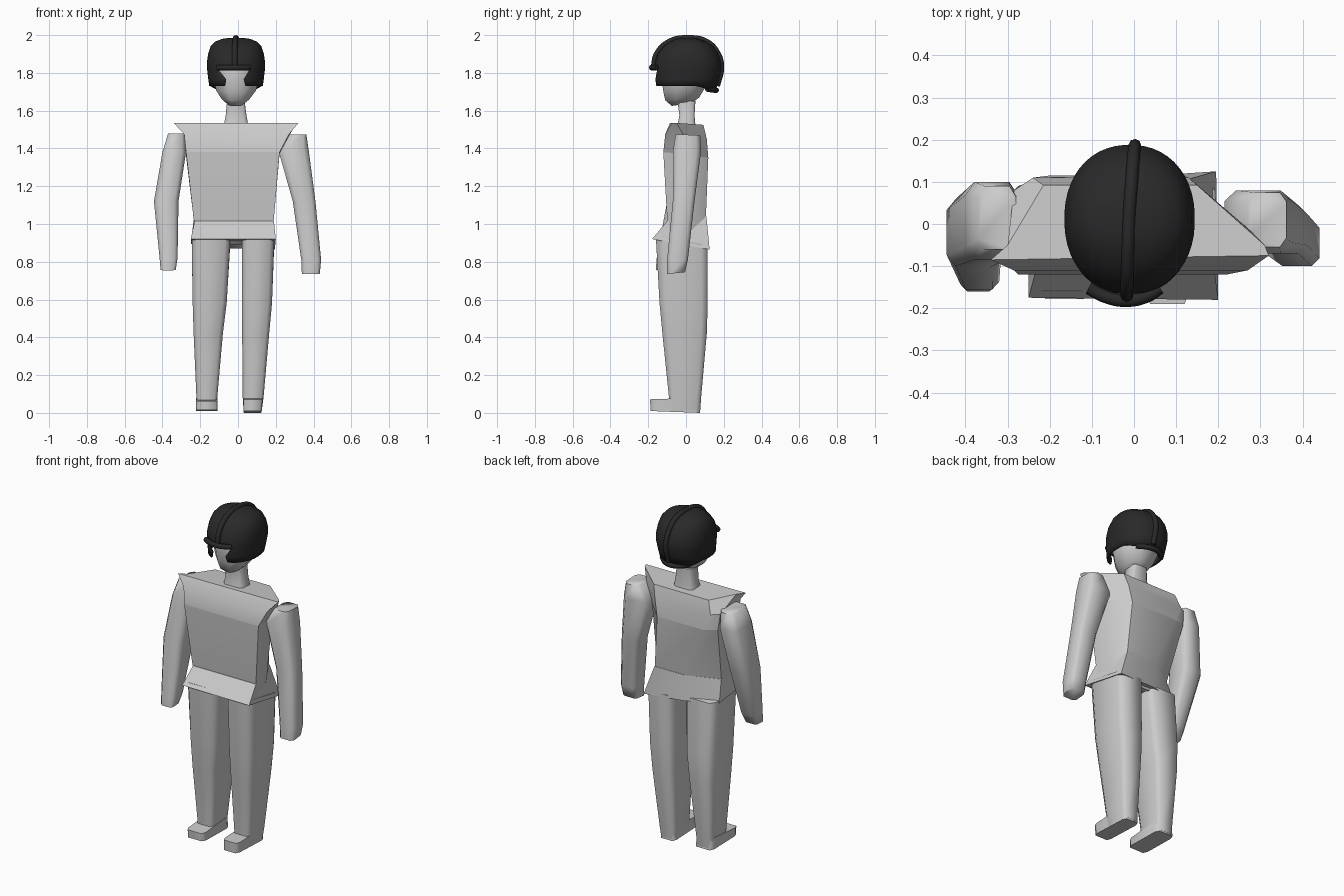
import bpy, bmesh, math


def material(name, c):
    m = bpy.data.materials.new(name)
    m.diffuse_color = (c, c, c, 1)
    return m


GREY = material("light_grey", 0.6)
BLACK = material("charcoal", 0.022)


def finish(name, bm, mat, angle):
    bmesh.ops.recalc_face_normals(bm, faces=bm.faces)
    me = bpy.data.meshes.new(name)
    bm.to_mesh(me)
    bm.free()
    ob = bpy.data.objects.new(name, me)
    bpy.context.collection.objects.link(ob)
    me.materials.append(mat)
    bpy.ops.object.select_all(action='DESELECT')
    ob.select_set(True)
    bpy.context.view_layer.objects.active = ob
    bpy.ops.object.shade_smooth_by_angle(angle=math.radians(angle))
    return ob


def skin(bm, rings, caps=(True, True)):
    rows = [[bm.verts.new(p) for p in r] for r in rings]
    n = len(rows[0])
    for a, b in zip(rows, rows[1:]):
        for i in range(n):
            j = (i + 1) % n
            bm.faces.new((a[i], a[j], b[j], b[i]))
    if caps[0]:
        bm.faces.new(rows[0][::-1])
    if caps[1]:
        bm.faces.new(rows[-1])


def section(x0, x1, y0, y1, zf, zb, c):
    """Rectangle with chamfered corners; front and back heights may differ."""
    cx, cy = c * (x1 - x0), c * (y1 - y0)
    pts = [(x0 + cx, y0), (x1 - cx, y0), (x1, y0 + cy), (x1, y1 - cy),
           (x1 - cx, y1), (x0 + cx, y1), (x0, y1 - cy), (x0, y0 + cy)]
    if c == 0:
        pts = [pts[0], pts[1], pts[4], pts[5]]
    return [(x, y, zf + (zb - zf) * (y - y0) / (y1 - y0)) for x, y in pts]


def loft(name, rows, c=0.13, mat=GREY, angle=75):
    bm = bmesh.new()
    skin(bm, [section(*r, c) for r in rows])
    return finish(name, bm, mat, angle)


def rings_part(name, rings, angle=40):
    bm = bmesh.new()
    skin(bm, rings)
    return finish(name, bm, GREY, angle)


# Torso: tapers to a waist that is cut away at the back corners
CHEST = [(-.275, -.12, 1.38), (.22, -.12, 1.38), (.22, .01, 1.37),
         (.11, .118, 1.35), (-.2, .115, 1.35), (-.275, .09, 1.36)]
rings_part("torso", [
    [(-.225, -.09, .96), (.18, -.09, .96), (.17, .02, .96),
     (.13, .09, .96), (-.055, .09, .96), (-.225, 0, .96)],
    [(-.235, -.10, 1.03), (.19, -.10, 1.03), (.18, .02, 1.03),
     (.135, .105, 1.03), (-.06, .105, 1.03), (-.235, 0, 1.03)],
    CHEST])

# Shoulder yoke with tips flaring out at the front
rings_part("shoulder_yoke", [
    CHEST,
    [(-.285, -.11, 1.475), (.27, -.11, 1.475), (.27, -.01, 1.465),
     (.13, .11, 1.45), (-.24, .11, 1.45), (-.285, .08, 1.455)],
    [(-.34, -.085, 1.535), (.32, -.075, 1.535), (.31, -.05, 1.535),
     (.15, .092, 1.525), (-.215, .092, 1.525), (-.30, -.05, 1.53)]])

# Pelvis: flared twisted belt
rings_part("pelvis", [
    [(-.25, -.175, .92), (.2, -.18, .92), (.195, .125, .865), (-.06, .10, .88), (-.25, .04, .895)],
    [(-.23, -.1, 1.015), (.19, -.1, 1.015), (.135, .108, 1.04), (-.06, .108, 1.04), (-.235, .0, 1.02)]])
loft("crotch", [(-.05, .03, -.10, .07, .89, .87), (-.08, .05, -.12, .08, .95, .95)], 0)

# Legs
loft("left_leg", [(-.215, -.115, -.09, .075, .02, .02), (-.22, -.11, -.09, .08, .08, .08),
                  (-.235, -.08, -.125, .11, .42, .42), (-.24, -.06, -.14, .11, .58, .58),
                  (-.245, -.04, -.16, .085, .94, .90)])
loft("right_leg", [(.03, .125, -.09, .075, .006, .01), (.025, .135, -.09, .08, .08, .08),
                   (.022, .165, -.125, .11, .42, .42), (.02, .18, -.14, .115, .58, .58),
                   (.022, .192, -.16, .115, .94, .89)])

# Feet
loft("left_foot", [(-.222, -.108, -.175, .075, .015, .01), (-.222, -.108, -.178, .07, .062, .08)], .1)
loft("right_foot", [(.028, .125, -.188, .075, .01, 0), (.028, .13, -.19, .07, .072, .08)], .1)

# Arms
loft("left_arm", [(-.41, -.33, -.16, -.08, .755, .76), (-.415, -.32, -.155, -.05, .82, .82),
                  (-.445, -.315, -.10, .06, 1.12, 1.12), (-.40, -.275, -.085, .10, 1.38, 1.38),
                  (-.37, -.28, -.06, .09, 1.48, 1.475)], .17)
loft("right_arm", [(.338, .433, -.10, -.005, .735, .745), (.335, .44, -.10, .01, .81, .81),
                   (.29, .41, -.07, .045, 1.12, 1.12), (.215, .375, -.07, .08, 1.385, 1.385),
                   (.27, .362, -.055, .075, 1.475, 1.47)], .17)

# Neck and head
loft("neck", [(-.075, .055, -.045, .05, 1.52, 1.52), (-.065, .045, -.035, .045, 1.575, 1.575),
              (-.058, .035, -.045, .05, 1.65, 1.65)])
loft("head", [(-.05, .022, -.075, .03, 1.625, 1.64), (-.085, .06, -.11, .07, 1.655, 1.67),
              (-.115, .095, -.12, .10, 1.70, 1.72), (-.13, .112, -.13, .12, 1.77, 1.77),
              (-.125, .105, -.13, .12, 1.87, 1.87), (-.07, .05, -.07, .07, 1.94, 1.94)], .3, GREY, 60)

# Helmet shell: stacked oval rings; the rim dips at the nape
N, CX = 48, -.0105
PROFILE = [(1.73, .142, -.165, .158), (1.765, .147, -.167, .176), (1.815, .153, -.168, .188),
           (1.85, .155, -.165, .188), (1.90, .148, -.15, .172), (1.94, .135, -.118, .145),
           (1.965, .112, -.085, .108), (1.98, .075, -.05, .065), (1.986, .03, -.02, .03)]


def oval(z, w, y0, y1):
    ring = []
    for i in range(N):
        a = 2 * math.pi * (i + .5) / N
        s, k = math.sin(a), math.cos(a)
        e = .92
        x = math.copysign(abs(s) ** e, s) * w
        y = (y0 + y1) / 2 - math.copysign(abs(k) ** e, k) * (y1 - y0) / 2
        dip = .02 * min(1, max(0, (y - .06) / .06)) if z < 1.74 else 0
        ring.append((CX + x, y, z - dip))
    return ring


bm = bmesh.new()
skin(bm, [oval(*p) for p in PROFILE], (False, True))
helmet = finish("helmet_shell", bm, BLACK, 60)
mod = helmet.modifiers.new("thickness", 'SOLIDIFY')
mod.thickness = .012
mod.offset = -1

# Face opening, widening towards the brow
FACE = [(-.074, 1.70), (-.062, 1.765), (-.11, 1.825), (.065, 1.825), (.03, 1.765), (.047, 1.70)]
bm = bmesh.new()
skin(bm, [[(x, y, z) for x, z in FACE] for y in (-.3, -.05)])
cutter = finish("face_opening_cutter", bm, BLACK, 30)
cutter.hide_render = True
cutter.display_type = 'WIRE'
cut = helmet.modifiers.new("face_opening", 'BOOLEAN')
cut.operation, cut.solver, cut.object = 'DIFFERENCE', 'EXACT', cutter


# Rounded trims on the helmet
def tube(name, pts, r):
    cu = bpy.data.curves.new(name, 'CURVE')
    cu.dimensions = '3D'
    cu.bevel_depth, cu.bevel_resolution, cu.resolution_u = r, 2, 6
    cu.use_fill_caps = True
    sp = cu.splines.new('BEZIER')
    sp.bezier_points.add(len(pts) - 1)
    for b, p in zip(sp.bezier_points, pts):
        b.co = p
        b.handle_left_type = b.handle_right_type = 'AUTO'
    ob = bpy.data.objects.new(name, cu)
    bpy.context.collection.objects.link(ob)
    cu.materials.append(BLACK)


tube("crest_ridge", [(-.017, -.172, 1.83), (-.017, -.155, 1.90), (-.015, -.09, 1.965),
                     (-.012, .01, 1.985), (-.005, .11, 1.965), (0, .17, 1.90),
                     (.002, .187, 1.83), (.002, .165, 1.73)], .015)
tube("brow_roll", [(-.108, -.152, 1.828), (-.07, -.172, 1.828), (-.02, -.182, 1.828),
                   (.03, -.172, 1.828), (.062, -.152, 1.828)], .015)
tube("nape_roll", [(-.10, .112, 1.715), (-.06, .145, 1.71), (-.01, .16, 1.708),
                   (.04, .145, 1.71), (.08, .112, 1.715)], .015)
